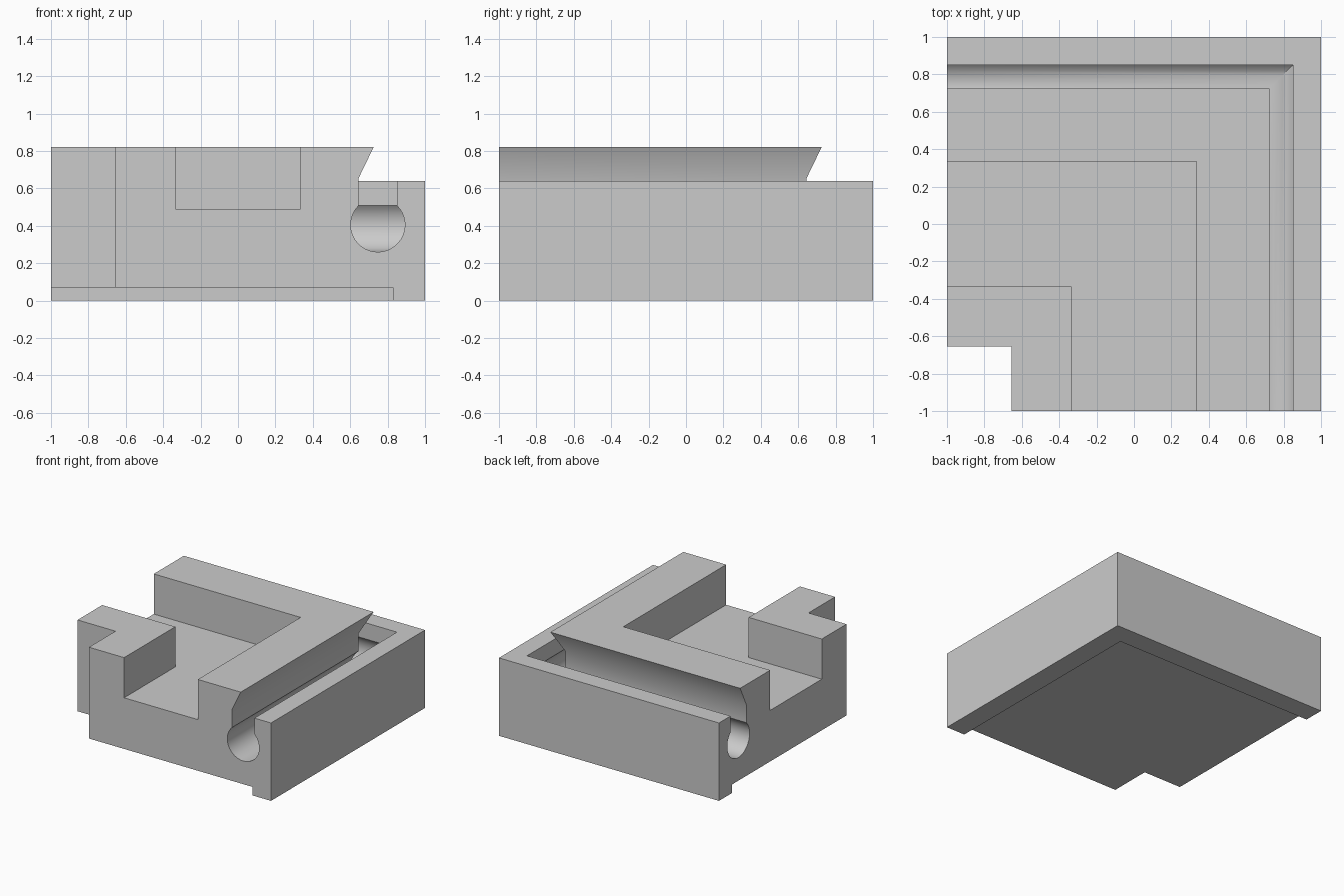
import bpy, bmesh, math

cube = bpy.data.objects.get("Cube")
if cube:
    bpy.data.objects.remove(cube, do_unlink=True)

grey = bpy.data.materials.new("light grey")
grey.use_nodes = True
colour = (0.6, 0.6, 0.6, 1)
grey.diffuse_color = colour
grey.node_tree.nodes["Principled BSDF"].inputs["Base Color"].default_value = colour

# Round channel at the bottom of the slot
SLOT_IN, SLOT_OUT = 0.645, 0.85
CX, CZ, R = (SLOT_IN + SLOT_OUT) / 2, 0.405, 0.145
half = math.asin((SLOT_OUT - SLOT_IN) / 2 / R)
STEPS = 28
channel = []
for i in range(STEPS + 1):
    a = -half - (2 * math.pi - 2 * half) * i / STEPS
    channel.append((CX + R * math.sin(a), CZ + R * math.cos(a)))

# Cross-section, from the inner wall over the top to the outer lip
profile = [(-0.655, 0.07), (-0.655, 0.82), (-0.335, 0.82), (-0.335, 0.49),
           (0.335, 0.49), (0.335, 0.82), (0.725, 0.82), (SLOT_IN, 0.655)]
profile += channel
profile += [(SLOT_OUT, 0.64), (1, 0.64), (1, 0), (0.83, 0), (0.83, 0.07)]

# Sweep the section along an L with a mitred corner
bm = bmesh.new()
front = [bm.verts.new((u, -1, z)) for u, z in profile]
mitre = [bm.verts.new((u, u, z)) for u, z in profile]
side = [bm.verts.new((-1, u, z)) for u, z in profile]
n = len(profile)
for a, b in ((front, mitre), (mitre, side)):
    for i in range(n):
        j = (i + 1) % n
        bm.faces.new((a[i], a[j], b[j], b[i]))
bm.faces.new(front)
bm.faces.new(side[::-1])
bmesh.ops.recalc_face_normals(bm, faces=bm.faces)

mesh = bpy.data.meshes.new("corner_frame")
bm.to_mesh(mesh)
bm.free()
mesh.materials.append(grey)
frame = bpy.data.objects.new("corner_frame", mesh)
bpy.context.collection.objects.link(frame)

bpy.ops.object.select_all(action='DESELECT')
frame.select_set(True)
bpy.context.view_layer.objects.active = frame
bpy.ops.object.shade_smooth_by_angle(angle=math.radians(30))
